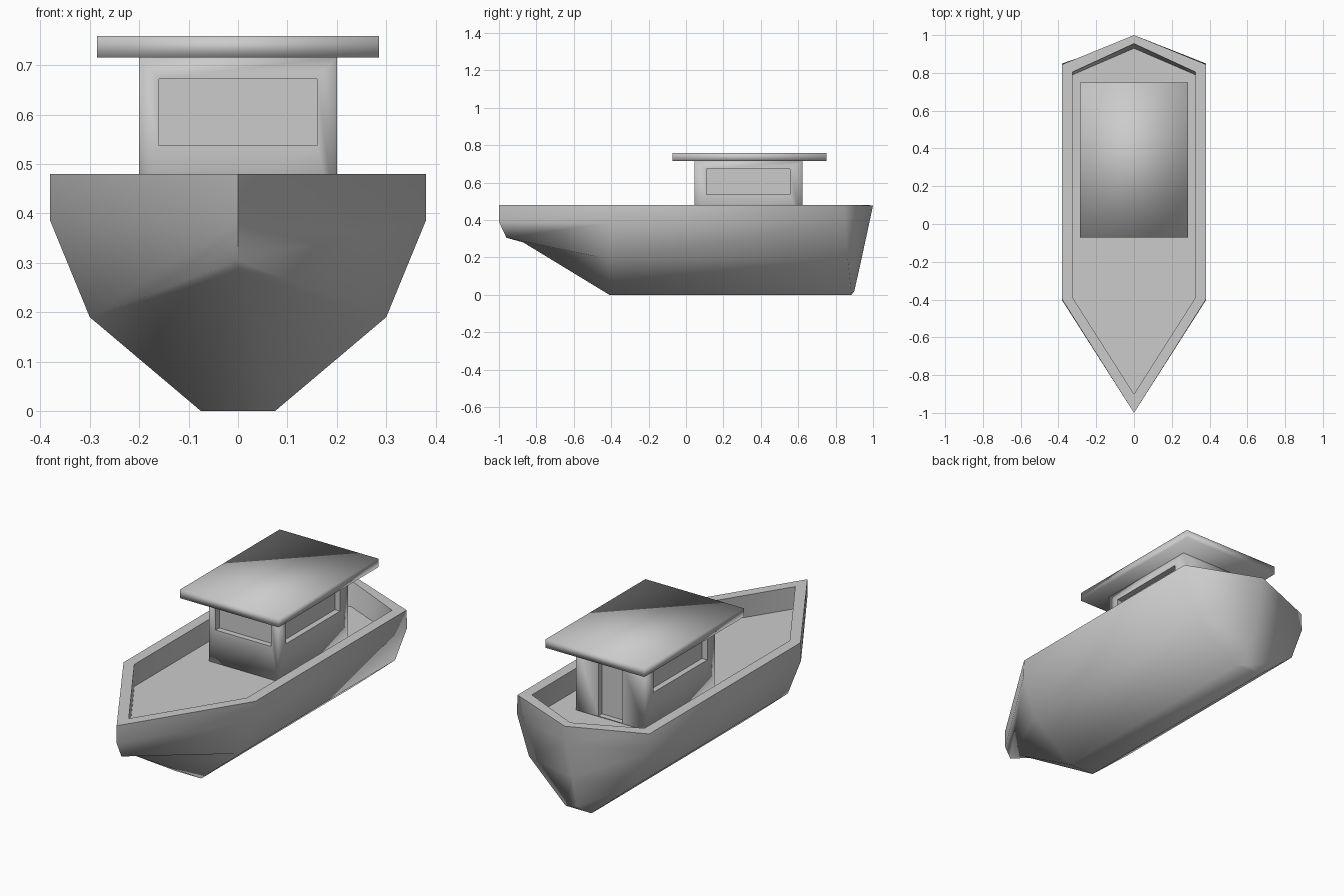
import bpy, bmesh, math

if "Cube" in bpy.data.objects:
    bpy.data.objects.remove(bpy.data.objects["Cube"])


def add_object(name, bm):
    bmesh.ops.recalc_face_normals(bm, faces=bm.faces[:])
    mesh = bpy.data.meshes.new(name)
    bm.to_mesh(mesh)
    bm.free()
    obj = bpy.data.objects.new(name, mesh)
    bpy.context.collection.objects.link(obj)
    return obj


def box(lo, hi):
    bm = bmesh.new()
    bmesh.ops.create_cube(bm, size=1)
    for v in bm.verts:
        v.co = [lo[i] if v.co[i] < 0 else hi[i] for i in range(3)]
    bm.normal_update()
    for f in bm.faces:
        f.smooth = True
    return bm


# Hull: columns run keel -> chine -> side -> rim -> inner rim -> deck
bow = [(0, -.87, .28), (0, -.96, .305), (0, -1, .39), (0, -1, .48), (0, -.9, .48), (0, -.9, .365)]
mid = [(.075, -.41, 0), (.30, -.41, .19), (.38, -.405, .385), (.38, -.4, .48), (.325, -.39, .48), (.325, -.39, .365)]
quarter = [(.075, .885, 0), (.30, .865, .19), (.38, .85, .385), (.38, .845, .48), (.325, .805, .48), (.325, .79, .365)]
stern = [(0, .9, .02), (0, .938, .19), (0, .98, .385), (0, 1, .478), (0, .955, .48), (0, .93, .365)]


def mirror(col):
    return [(-x, y, z) for x, y, z in col]


bm = bmesh.new()
cols = [[bm.verts.new(p) for p in c]
        for c in (bow, mid, quarter, stern, mirror(quarter), mirror(mid))]
for i, a in enumerate(cols):
    b = cols[(i + 1) % 6]
    for k in range(5):
        bm.faces.new((a[k], b[k], b[k + 1], a[k + 1]))
# Deck and the three-part keel bottom
bm.faces.new([c[5] for c in cols])
for ids in ((0, 1, 5), (1, 2, 4, 5), (2, 3, 4)):
    bm.faces.new([cols[i][0] for i in ids])
hull = add_object("hull", bm)
bpy.context.view_layer.objects.active = hull
hull.select_set(True)
bpy.ops.object.shade_smooth_by_angle(angle=math.radians(75))
hull.select_set(False)

# Cabin with recessed windows and a rear doorway
Z0, Z1 = .365, .716
bm = box((-.2, .045, Z0), (.2, .622, Z1))


def recess(axis, sign, across, height, depth=.03):
    """Sink a rectangular panel into the wall facing axis * sign."""
    wall = next(f for f in bm.faces if f.normal[axis] * sign > .9
                and f.calc_area() > .1)
    centre = wall.calc_center_median()
    other = 1 - axis
    bmesh.ops.inset_individual(bm, faces=[wall], thickness=.02)
    for v in wall.verts:
        v.co[other] = across[v.co[other] > centre[other]]
        v.co.z = height[v.co.z > centre.z]
    for e in wall.edges:
        e.smooth = False
    jambs = bmesh.ops.inset_individual(bm, faces=[wall], thickness=0, depth=-depth)
    for f in jambs["faces"] + [wall]:
        f.smooth = False


recess(1, -1, (-.16, .16), (.537, .672))
recess(1, 1, (-.07, .07), (Z0 + .003, .672))
for s in (-1, 1):
    recess(0, s, (.11, .555), (.537, .672))
add_object("cabin", bm)

# Overhanging roof slab
add_object("roof", box((-.285, -.072, .715), (.285, .75, .759)))
